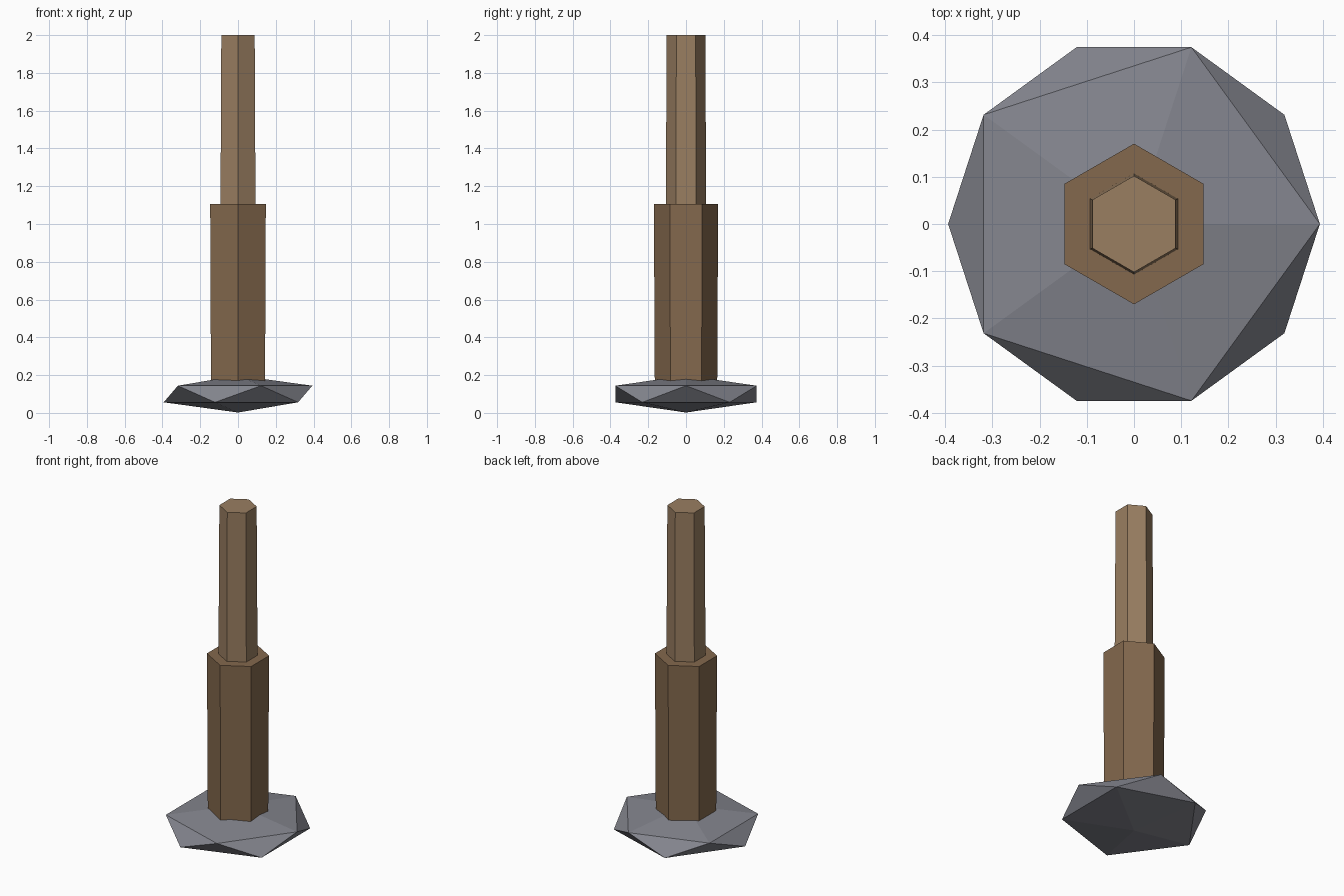
import bpy

if "Cube" in bpy.data.objects:
    bpy.data.objects.remove(bpy.data.objects["Cube"])


def paint(obj, name, rgb):
    mat = bpy.data.materials.new(name)
    mat.diffuse_color = (*rgb, 1.0)
    mat.use_nodes = True
    mat.node_tree.nodes["Principled BSDF"].inputs["Base Color"].default_value = mat.diffuse_color
    obj.data.materials.append(mat)


def hex_post(name, r_bottom, r_top, z0, z1, rgb):
    # six-sided post with a corner facing +y / -y
    bpy.ops.mesh.primitive_cone_add(vertices=6, radius1=r_bottom, radius2=r_top,
                                    depth=z1 - z0, location=(0, 0, (z0 + z1) / 2))
    obj = bpy.context.object
    obj.name = name
    paint(obj, name + "_wood", rgb)
    return obj


# Faceted stone foot: flattened icosahedron
bpy.ops.mesh.primitive_ico_sphere_add(subdivisions=1, radius=1, location=(0, 0, 0.1))
foot = bpy.context.object
foot.name = "stone_foot"
foot.scale = (0.44, 0.44, 0.098)
foot.location.z = 0.1
paint(foot, "stone", (0.23, 0.235, 0.27))

# Thick lower post, rooted inside the stone
hex_post("lower_post", 0.165, 0.17, 0.1, 1.105, (0.23, 0.14, 0.075))

# Slimmer upper post, slightly tapered
hex_post("upper_post", 0.107, 0.102, 1.1, 2.0, (0.32, 0.21, 0.12))
